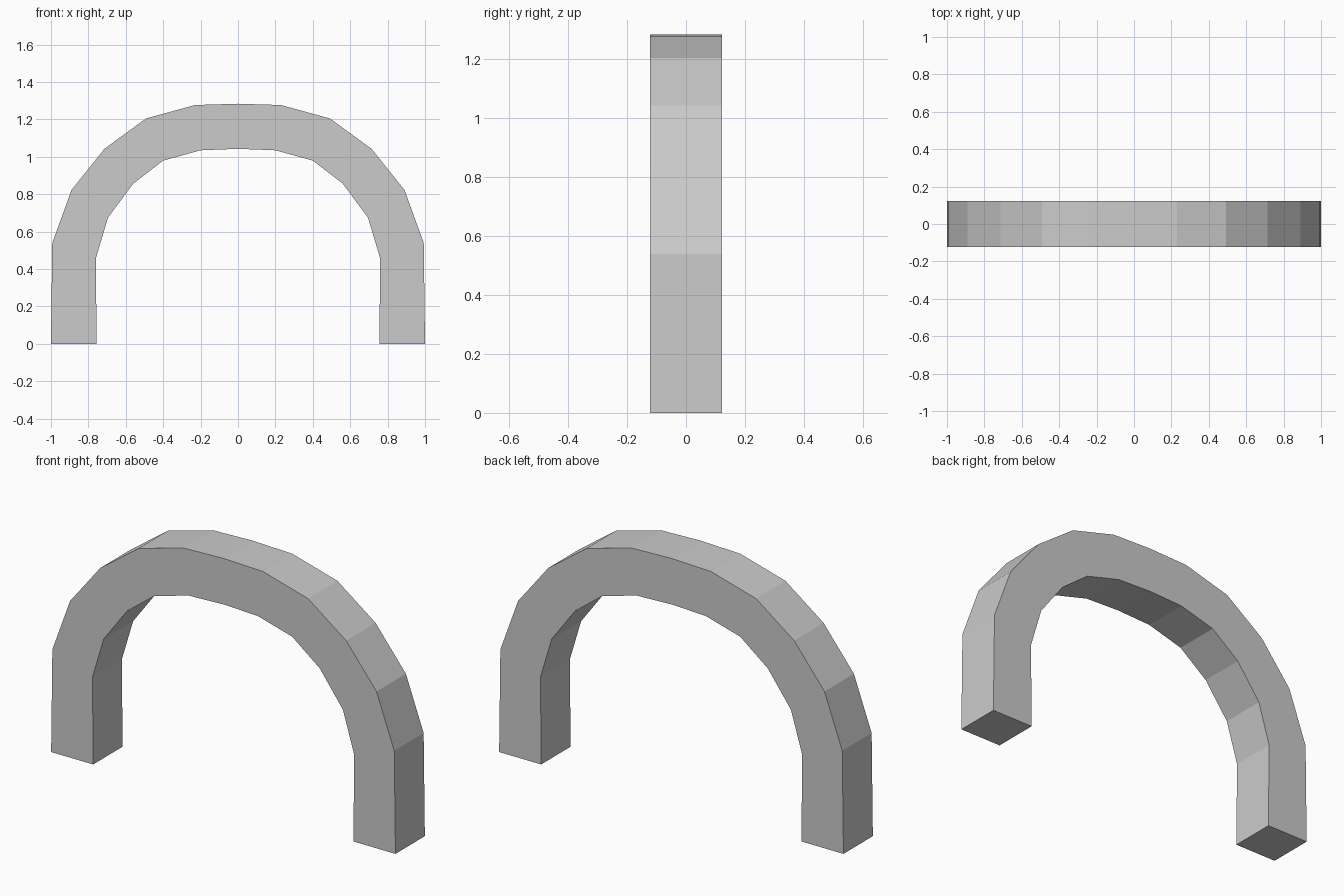
import bpy, bmesh

if "Cube" in bpy.data.objects:
    bpy.data.objects.remove(bpy.data.objects["Cube"])

HALF_DEPTH = 0.122

# Right half of the arch: outer and inner edge points (x, z), foot to crown
outer = [(1.0, 0), (0.993, 0.54), (0.89, 0.823), (0.714, 1.043),
         (0.492, 1.205), (0.23, 1.277), (0, 1.284)]
inner = [(0.756, 0), (0.76, 0.457), (0.695, 0.675), (0.56, 0.857),
         (0.40, 0.98), (0.20, 1.035), (0, 1.043)]


def full_span(half):
    """Mirror a half edge across x = 0, running from right foot to left foot."""
    return half + [(-x, z) for x, z in reversed(half[:-1])]


# Square cross-section swept along the arch
bm = bmesh.new()
rings = []
for (xo, zo), (xi, zi) in zip(full_span(outer), full_span(inner)):
    section = [(xo, -HALF_DEPTH, zo), (xo, HALF_DEPTH, zo),
               (xi, HALF_DEPTH, zi), (xi, -HALF_DEPTH, zi)]
    rings.append([bm.verts.new(co) for co in section])

for a, b in zip(rings, rings[1:]):
    for i in range(4):
        j = (i + 1) % 4
        bm.faces.new((a[i], a[j], b[j], b[i]))

# Flat feet
bm.faces.new(rings[0])
bm.faces.new(rings[-1])
bmesh.ops.recalc_face_normals(bm, faces=bm.faces)

mesh = bpy.data.meshes.new("arch")
bm.to_mesh(mesh)
bm.free()
bpy.context.collection.objects.link(bpy.data.objects.new("arch", mesh))
